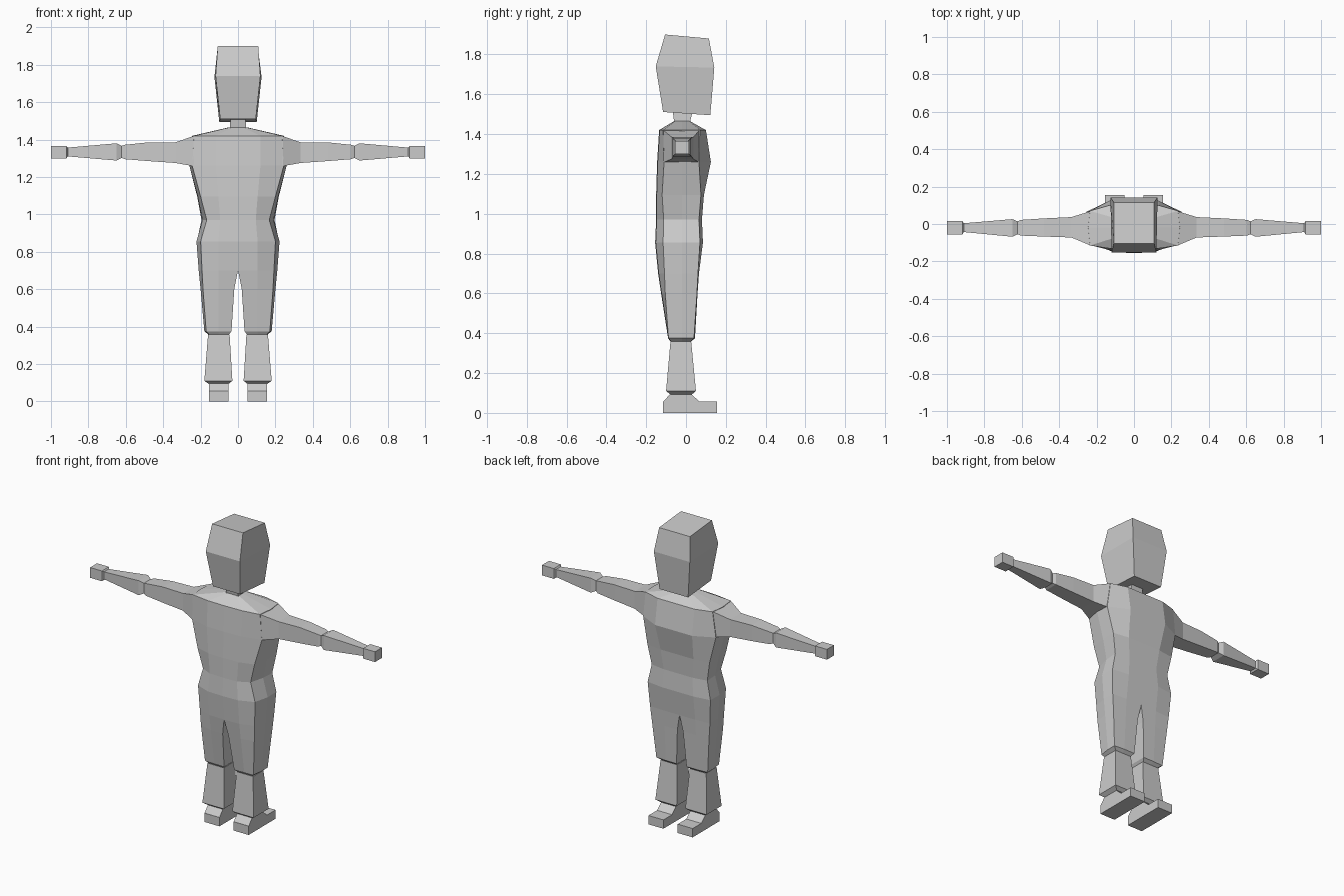
import bpy, bmesh

grey = bpy.data.materials.new("grey")
grey.diffuse_color = (0.6, 0.6, 0.6, 1)


def loft(name, rings, mirror=True, open_above=None):
    """Skin a list of point rings; open_above leaves the x = 0 side open above that height."""
    bm = bmesh.new()
    vs = [[bm.verts.new(p) for p in r] for r in rings]
    n = len(vs[0])
    for a, b in zip(vs, vs[1:]):
        for i in range(n):
            j = (i + 1) % n
            if open_above is not None and j == 0 and b[0].co.z >= open_above:
                continue
            bm.faces.new((a[i], a[j], b[j], b[i]))
    bm.faces.new(vs[0])
    bm.faces.new(vs[-1])
    bmesh.ops.recalc_face_normals(bm, faces=bm.faces)
    me = bpy.data.meshes.new(name)
    bm.to_mesh(me)
    bm.free()
    me.materials.append(grey)
    ob = bpy.data.objects.new(name, me)
    bpy.context.collection.objects.link(ob)
    if mirror:
        m = ob.modifiers.new("mirror", 'MIRROR')
        m.merge_threshold = 0.0005
    return ob


def rect_z(z, x0, x1, y0, y1, tilt=0.0):
    """Horizontal rectangle; tilt raises the -y edge and lowers the +y edge."""
    return [(x0, y0, z + tilt), (x1, y0, z + tilt), (x1, y1, z - tilt), (x0, y1, z - tilt)]


def rect_x(x, y0, y1, z0, z1):
    return [(x, y0, z0), (x, y1, z0), (x, y1, z1), (x, y0, z1)]


# Torso and thighs: half rings from front centre round the side to back centre
# (z, inner x, front y, mid x, corner x, corner y, side x, back corner x, y, back mid x, back y)
levels = [
    (1.465, 0, -0.060, 0.025, 0.045, -0.055, 0.050, 0.045, 0.015, 0.025, 0.020),
    (1.420, 0, -0.135, 0.120, 0.235, -0.115, 0.245, 0.235, 0.070, 0.130, 0.100),
    (1.260, 0, -0.145, 0.120, 0.245, -0.110, 0.260, 0.255, 0.065, 0.130, 0.125),
    (1.095, 0, -0.150, 0.105, 0.200, -0.120, 0.215, 0.218, 0.075, 0.115, 0.090),
    (0.970, 0, -0.150, 0.095, 0.167, -0.112, 0.190, 0.195, 0.065, 0.100, 0.080),
    (0.855, 0, -0.155, 0.105, 0.200, -0.115, 0.222, 0.220, 0.070, 0.110, 0.085),
    (0.700, 0, -0.140, 0.105, 0.192, -0.108, 0.210, 0.210, 0.060, 0.110, 0.065),
    (0.600, 0.02, -0.125, 0.105, 0.187, -0.104, 0.200, 0.200, 0.055, 0.110, 0.058),
    (0.375, 0.035, -0.090, 0.105, 0.170, -0.088, 0.180, 0.180, 0.040, 0.110, 0.045),
    (0.355, 0.050, -0.075, 0.105, 0.150, -0.072, 0.155, 0.150, 0.020, 0.105, 0.022),
]
rings = []
for z, xi, yf, xm, xc, yc, xs, xb, yb, xbm, ybk in levels:
    rings.append([(xi, yf, z), (xm, yf * 0.98, z), (xc, yc, z), (xs, -0.02, z),
                  (xb, yb, z), (xbm, ybk, z), (xi, ybk, z)])
loft("torso_and_thighs", rings, open_above=0.7)

# Arms: upper arm, pinched elbow, tapered forearm, wrist, block hand
loft("arm", [rect_x(*s) for s in (
    (0.200, -0.112, 0.068, 1.262, 1.418),
    (0.240, -0.112, 0.066, 1.258, 1.418),
    (0.335, -0.072, 0.037, 1.275, 1.385),
    (0.480, -0.067, 0.030, 1.285, 1.385),
    (0.605, -0.062, 0.022, 1.295, 1.372),
    (0.622, -0.055, 0.014, 1.302, 1.366),
    (0.650, -0.068, 0.026, 1.288, 1.380),
    (0.910, -0.043, 0.004, 1.310, 1.357),
    (0.917, -0.055, 0.015, 1.300, 1.365),
    (1.000, -0.055, 0.015, 1.300, 1.365))])

# Shins, flared toward the ankle
loft("shin", [rect_z(*s) for s in (
    (0.358, 0.045, 0.160, -0.078, 0.026),
    (0.110, 0.030, 0.180, -0.100, 0.050),
    (0.093, 0.052, 0.155, -0.078, 0.030))])

# Feet: sloped ankle over a flat block
loft("ankle", [rect_z(*s) for s in (
    (0.095, 0.050, 0.155, -0.080, 0.025),
    (0.055, 0.050, 0.155, -0.115, 0.070))])
loft("foot", [rect_z(*s) for s in (
    (0.056, 0.050, 0.155, -0.115, 0.155),
    (0.000, 0.050, 0.155, -0.115, 0.155))])

# Neck
loft("neck", [rect_z(*s) for s in (
    (1.450, -0.045, 0.045, -0.058, 0.018),
    (1.510, -0.040, 0.040, -0.066, 0.032))], mirror=False)

# Head: tapered block, widest at mid height, slightly wider at the back
head = [rect_z(*s) for s in (
    (1.503, -0.100, 0.100, -0.115, 0.122, 0.008),
    (1.737, -0.126, 0.126, -0.152, 0.142, 0.003),
    (1.890, -0.108, 0.108, -0.105, 0.115, 0.010))]
head = [[(x * (0.95 if y < 0 and z < 1.8 else 1), y, z) for x, y, z in r] for r in head]
loft("head", head, mirror=False)
